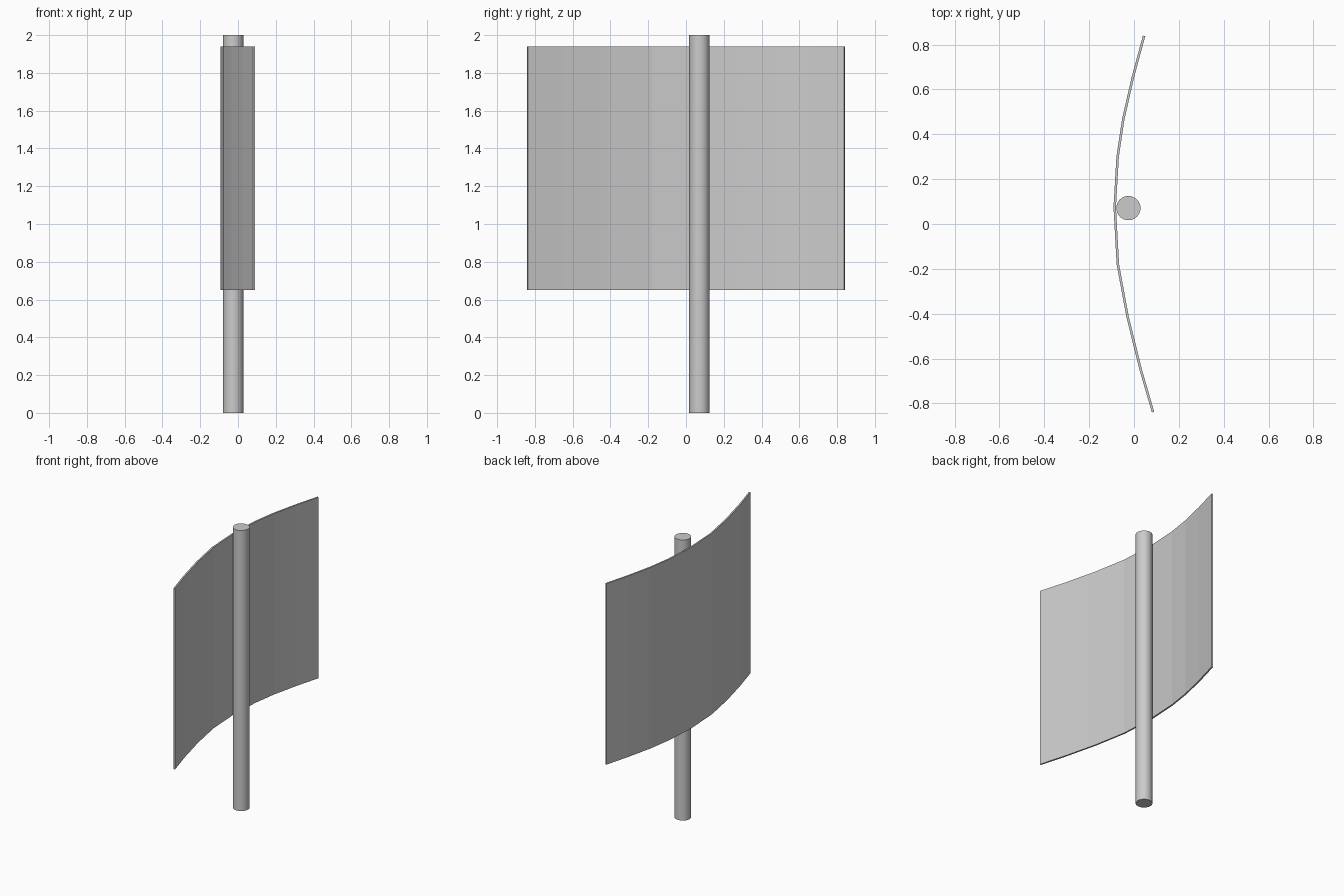
import bpy, bmesh
from mathutils import Vector

if "Cube" in bpy.data.objects:
    bpy.data.objects.remove(bpy.data.objects["Cube"])

# Pole: full-height round post
bpy.ops.mesh.primitive_cylinder_add(vertices=32, radius=0.054, depth=2,
                                    location=(-0.025, 0.071, 1))
pole = bpy.context.object
pole.name = "pole"
bpy.ops.object.shade_smooth_by_angle()

# Curved panel: centre line seen from above, given thickness and extruded up
LINE = [(0.045, 0.839), (-0.005, 0.655), (-0.048, 0.467), (-0.073, 0.30),
        (-0.086, 0.075), (-0.072, -0.18), (-0.028, -0.417), (0.030, -0.65),
        (0.085, -0.839)]
BOTTOM, TOP, THICK = 0.65, 1.94, 0.011

pts = [Vector(p) for p in LINE]
left, right = [], []
for i, p in enumerate(pts):
    d = (pts[min(i + 1, len(pts) - 1)] - pts[max(i - 1, 0)]).normalized()
    n = Vector((-d.y, d.x)) * THICK / 2
    left.append(p + n)
    right.append(p - n)

bm = bmesh.new()
rings = []
for l, r in zip(left, right):
    rings.append([bm.verts.new((q.x, q.y, z))
                  for q, z in ((l, BOTTOM), (r, BOTTOM), (r, TOP), (l, TOP))])
for a, b in zip(rings, rings[1:]):
    for k in range(4):
        bm.faces.new((a[k], a[(k + 1) % 4], b[(k + 1) % 4], b[k]))
bm.faces.new(rings[0])
bm.faces.new(rings[-1])
bmesh.ops.recalc_face_normals(bm, faces=bm.faces)
mesh = bpy.data.meshes.new("curved_panel")
bm.to_mesh(mesh)
bm.free()
panel = bpy.data.objects.new("curved_panel", mesh)
bpy.context.collection.objects.link(panel)
